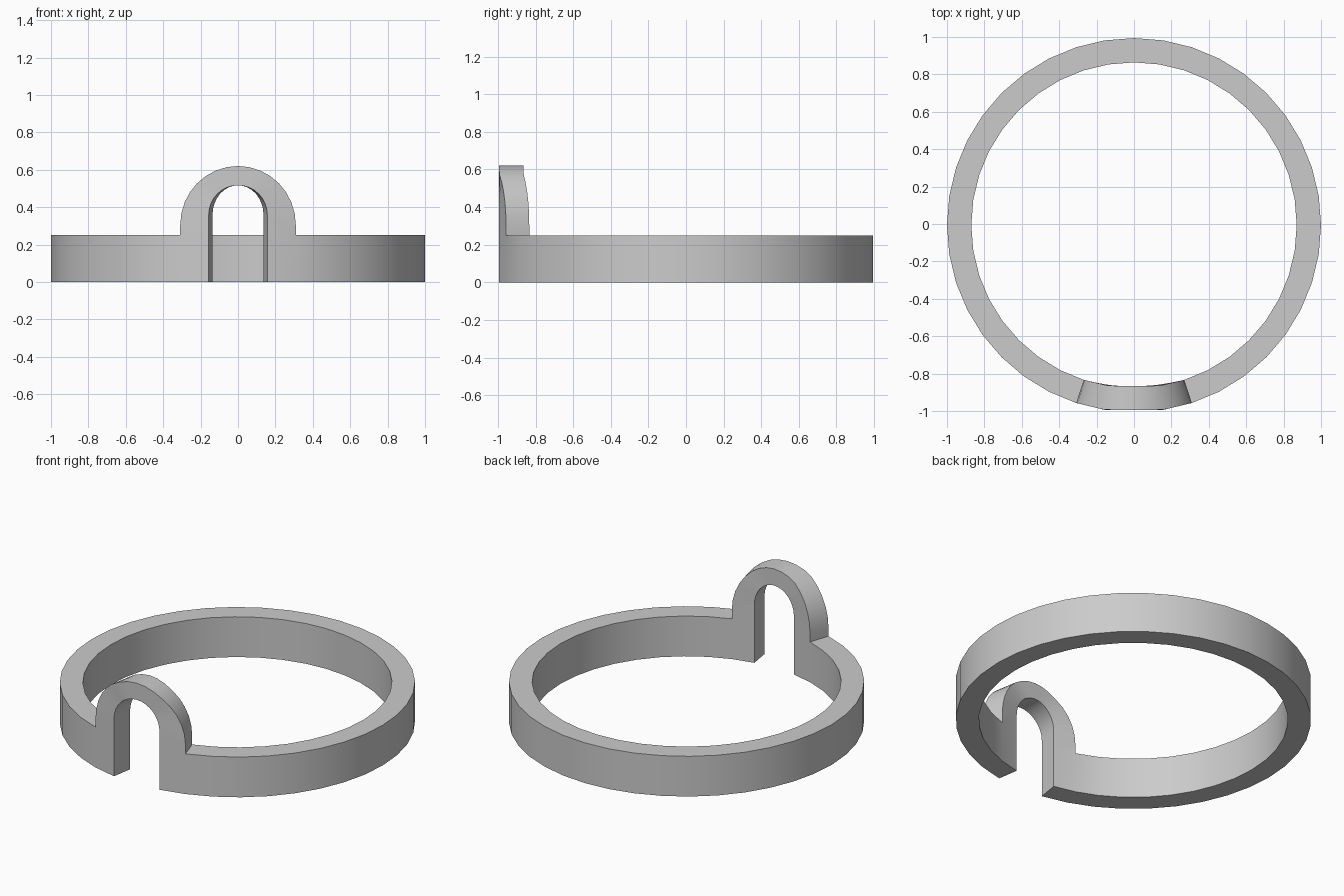
import bpy, bmesh
from math import sin, cos, pi, radians

if "Cube" in bpy.data.objects:
    bpy.data.objects.remove(bpy.data.objects["Cube"])

INNER = 0.87      # inner radius as a fraction of the outer radius
BAND_H = 0.25
SHIFT_Y = -0.006  # centres the bounding box in y
STEP = radians(9)
X1, Y1 = sin(STEP), -cos(STEP)
X2, Y2 = sin(2 * STEP), -cos(2 * STEP)

bm = bmesh.new()


def pair(x, y, z):
    """Outer vertex and its radially scaled inner partner."""
    return [bm.verts.new((x * k, y * k + SHIFT_Y, z)) for k in (1, INNER)]


def wall_y(x):
    """Depth of the faceted front wall at x."""
    t = max(0, (abs(x) - X1) / (X2 - X1))
    return Y1 + (Y2 - Y1) * t


# Open band: everything except the 36 degree arch sector at the front
sections = []
for i in range(2, 39):
    a = i * STEP
    lo = pair(sin(a), -cos(a), 0)
    hi = pair(sin(a), -cos(a), BAND_H)
    sections.append((lo[0], lo[1], hi[1], hi[0]))
for s, t in zip(sections, sections[1:]):
    for j in range(4):
        k = (j + 1) % 4
        bm.faces.new((s[j], t[j], t[k], s[k]))


# Arch: legs standing at band level, joined by a round top
def arch_path(r, centre_z, top_z, n=16):
    pts = [(r, 0), (r, BAND_H)]
    for i in range(n + 1):
        a = pi * i / n
        pts.append((r * cos(a), centre_z + (top_z - centre_z) * sin(a)))
    pts += [(-r, BAND_H), (-r, 0)]
    return [pair(x, wall_y(x), z) for x, z in pts]


rim = arch_path(X2, 0.305, 0.62)
hole = arch_path(X1, 0.36, 0.517)
last = len(rim) - 2
for i in range(last + 1):
    a, b, c, d = rim[i], rim[i + 1], hole[i + 1], hole[i]
    for k in (0, 1):                       # front and back faces
        bm.faces.new((a[k], b[k], c[k], d[k]))
    bm.faces.new((d[0], c[0], c[1], d[1]))  # inside of the opening
    if 0 < i < last:                       # outer rim above the band
        bm.faces.new((a[0], b[0], b[1], a[1]))
for i in (0, -1):                          # leg bottoms
    bm.faces.new((rim[i][0], hole[i][0], hole[i][1], rim[i][1]))

bmesh.ops.remove_doubles(bm, verts=bm.verts, dist=1e-4)
bmesh.ops.recalc_face_normals(bm, faces=bm.faces)

mesh = bpy.data.meshes.new("arched_ring")
bm.to_mesh(mesh)
bm.free()
ring = bpy.data.objects.new("arched_ring", mesh)
bpy.context.collection.objects.link(ring)
bpy.context.view_layer.objects.active = ring
ring.select_set(True)
bpy.ops.object.shade_smooth_by_angle(angle=radians(30))
